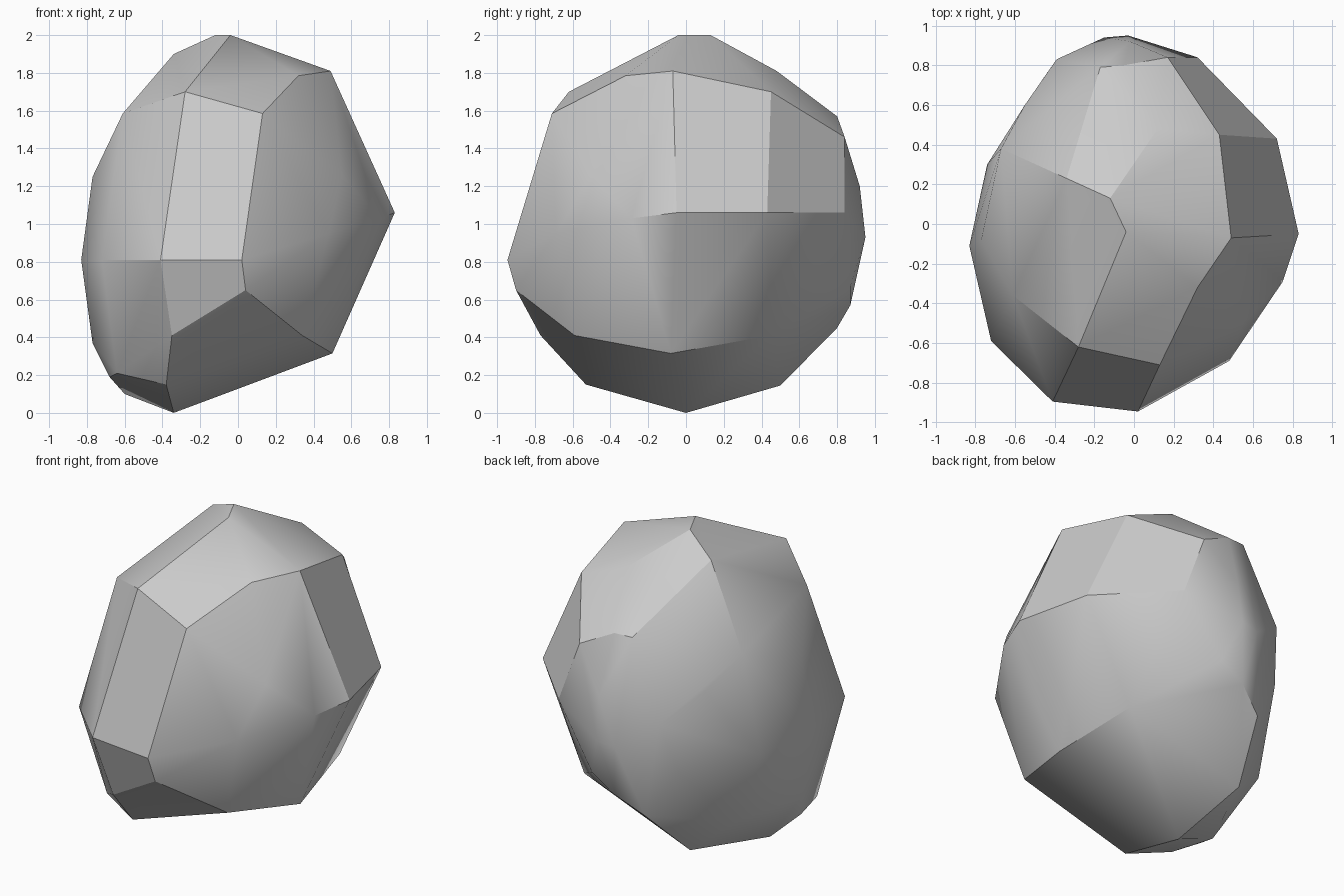
import bpy, bmesh, math

if "Cube" in bpy.data.objects:
    bpy.data.objects.remove(bpy.data.objects["Cube"])

# Corner points of the boulder, grouped by region
crown = [(-.04, -.04, 2), (-.12, .13, 2), (-.34, .23, 1.9), (-.28, -.62, 1.7),
         (.13, -.71, 1.585), (-.61, -.36, 1.585), (.49, -.07, 1.81),
         (.32, -.32, 1.785), (.43, .45, 1.7), (.12, .48, 1.81)]
front = [(.02, -.945, .81), (-.41, -.895, .81), (-.72, -.59, .81),
         (.48, -.69, .95), (.55, -.5, 1.26), (.75, -.29, 1.03)]
right = [(.83, -.05, 1.06), (.72, .43, 1.06), (.32, .84, 1.06), (.17, .84, 1.46)]
back = [(-.17, .79, 1.57), (-.05, .8, 1.57), (-.02, .92, 1.2), (-.03, .95, .93),
        (-.15, .94, .91), (-.39, .83, 1.08), (-.46, .73, .75)]
left = [(-.83, -.11, .81), (-.77, -.08, 1.25), (-.67, .38, 1.44),
        (-.55, .6, 1.25), (-.74, .3, .78)]
base = [(.04, -.9, .65), (.34, -.59, .41), (.5, -.08, .315), (.41, .45, .41),
        (.06, .87, .67), (-.1, .87, .57), (-.27, .8, .45), (-.35, -.77, .41),
        (-.38, -.53, .15), (-.34, 0, 0), (-.38, .5, .145), (-.64, -.42, .21),
        (-.6, 0, .1), (-.68, -.2, .19), (-.77, -.08, .37), (-.63, .38, .35)]

# Wrap a skin round the corners and merge nearly flat facets
bm = bmesh.new()
for co in crown + front + right + back + left + base:
    bm.verts.new(co)
hull = bmesh.ops.convex_hull(bm, input=bm.verts[:])
loose = [v for v in bm.verts if not v.link_faces]
bmesh.ops.delete(bm, geom=loose, context='VERTS')
bmesh.ops.dissolve_limit(bm, angle_limit=math.radians(3),
                         verts=bm.verts[:], edges=bm.edges[:])
bmesh.ops.recalc_face_normals(bm, faces=bm.faces[:])

mesh = bpy.data.meshes.new("boulder")
bm.to_mesh(mesh)
bm.free()
boulder = bpy.data.objects.new("boulder", mesh)
bpy.context.collection.objects.link(boulder)

# Stone colour
stone = bpy.data.materials.new("stone_grey")
stone.diffuse_color = (.6, .6, .6, 1)
stone.use_nodes = True
stone.node_tree.nodes["Principled BSDF"].inputs["Base Color"].default_value = stone.diffuse_color
mesh.materials.append(stone)

# Soft facets with crisp main ridges
bpy.context.view_layer.objects.active = boulder
boulder.select_set(True)
bpy.ops.object.shade_smooth_by_angle(angle=math.radians(30))
